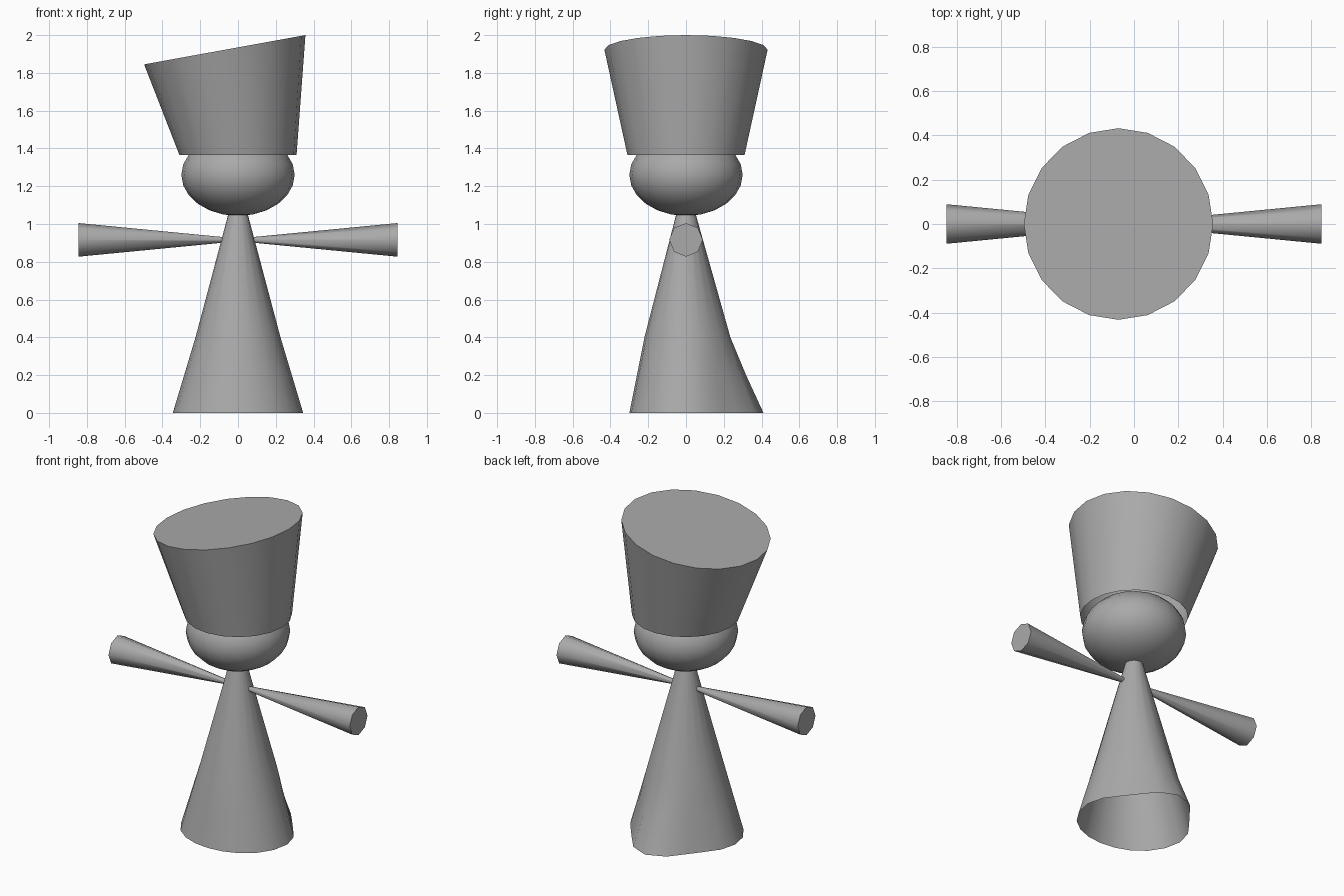
import bpy, bmesh, math

if "Cube" in bpy.data.objects:
    bpy.data.objects.remove(bpy.data.objects["Cube"])

grey = bpy.data.materials.new("plain grey")
grey.diffuse_color = (0.4, 0.4, 0.4, 1)
grey.use_nodes = True
grey.node_tree.nodes["Principled BSDF"].inputs["Base Color"].default_value = grey.diffuse_color


def finish(obj):
    """Give the part its material and smooth shading with sharp rims."""
    obj.data.materials.clear()
    obj.data.materials.append(grey)
    bpy.ops.object.select_all(action='DESELECT')
    obj.select_set(True)
    bpy.context.view_layer.objects.active = obj
    bpy.ops.object.shade_smooth_by_angle(angle=math.radians(50))


def loft(name, rings, cap_start=False, cap_end=False):
    """Skin a list of rings (each a list of points) into one tube."""
    bm = bmesh.new()
    loops = [[bm.verts.new(p) for p in ring] for ring in rings]
    n = len(loops[0])
    for a, b in zip(loops, loops[1:]):
        for i in range(n):
            j = (i + 1) % n
            bm.faces.new((a[i], a[j], b[j], b[i]))
    if cap_start:
        bm.faces.new(loops[0][::-1])
    if cap_end:
        bm.faces.new(loops[-1])
    bm.normal_update()
    mesh = bpy.data.meshes.new(name)
    bm.to_mesh(mesh)
    bm.free()
    obj = bpy.data.objects.new(name, mesh)
    bpy.context.collection.objects.link(obj)
    finish(obj)
    return obj


SIDES = 20
ANGLES = [2 * math.pi * i / SIDES for i in range(SIDES)]


# Gown: open cone, its hem swept into a small train at the back
def gown_ring(z, rx, front, back, dent):
    ring = []
    for a in ANGLES:
        c, s = math.cos(a), math.sin(a)
        r = math.hypot(rx * c, front * s)
        if s > 0:
            r += (back - front) * s ** 6 - dent * math.sin(2 * a) ** 2
        ring.append((r * c, r * s, z))
    return ring


loft("gown", [
    gown_ring(0.0, 0.345, 0.30, 0.41, 0.02),
    gown_ring(0.2, 0.285, 0.26, 0.318, 0.012),
    gown_ring(0.4, 0.225, 0.22, 0.235, 0.0),
    gown_ring(1.05, 0.052, 0.052, 0.052, 0.0),
    gown_ring(1.16, 0.022, 0.022, 0.022, 0.0),
])

# Head: flattened ball
bpy.ops.mesh.primitive_uv_sphere_add(segments=20, ring_count=12, radius=1,
                                     location=(0, 0, 1.26))
head = bpy.context.object
head.name = "head"
head.scale = (0.30, 0.30, 0.217)
bpy.ops.object.transform_apply(location=False, rotation=False, scale=True)
finish(head)

# Hat: flared tube, open below, with a slanted lid leaning to one side
brim = [(0.31 * math.cos(a), 0.31 * math.sin(a), 1.365) for a in ANGLES]
lid = [(-0.07 + 0.427 * math.cos(a), 0.432 * math.sin(a),
        1.9225 + 0.0775 * math.cos(a)) for a in ANGLES]
loft("hat", [brim, lid], cap_end=True)


# Arms: eight-sided tapered rods, thick at the outer end
def arm_ring(x, r, side):
    return [(side * x, side * r * math.cos(k * math.pi / 4),
             0.916 + r * math.sin(k * math.pi / 4)) for k in range(8)]


for side, name in ((1, "right_arm"), (-1, "left_arm")):
    loft(name, [arm_ring(0.06, 0.013, side), arm_ring(0.845, 0.089, side)],
         cap_start=True, cap_end=True)
